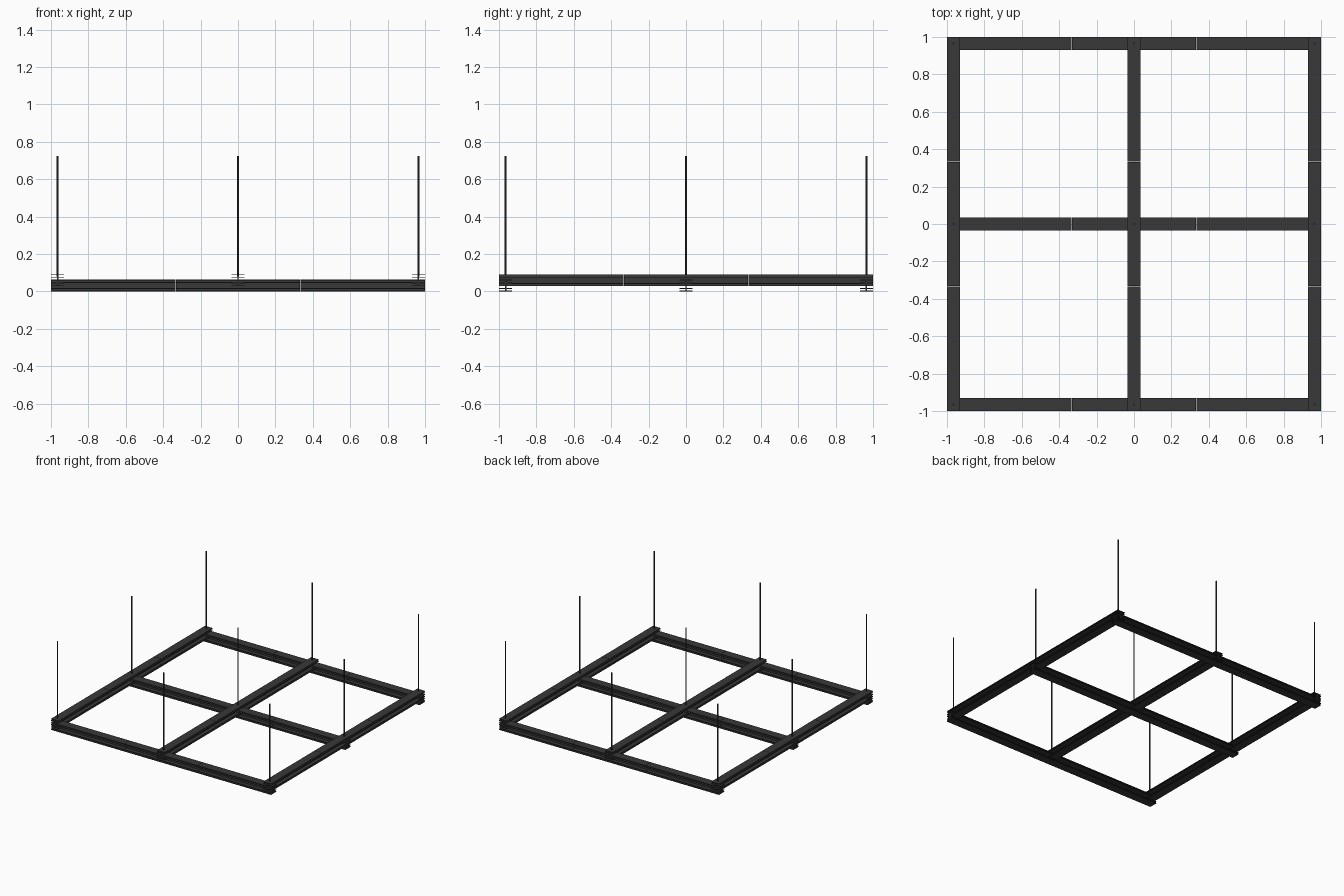
import bpy, bmesh
from mathutils import Matrix, Vector

cube = bpy.data.objects.get("Cube")
if cube:
    bpy.data.objects.remove(cube)

WIDTH, HEIGHT = 0.07, 0.063      # beam section
PLATE, WEB = 0.004, 0.008        # flange and web thickness
RAISE = 0.028                    # upper layer sits this much higher
GAP = 0.002                      # joint between beam lengths
LINES = (-0.965, 0.0, 0.965)     # grid lines


def material(name, rgb):
    mat = bpy.data.materials.new(name)
    mat.use_nodes = True
    mat.diffuse_color = (*rgb, 1)
    mat.node_tree.nodes["Principled BSDF"].inputs["Base Color"].default_value = (*rgb, 1)
    return mat


charcoal = material("charcoal metal", (0.04, 0.04, 0.04))


def add_object(name, bm, matrix):
    bmesh.ops.recalc_face_normals(bm, faces=bm.faces)
    mesh = bpy.data.meshes.new(name)
    bm.to_mesh(mesh)
    bm.free()
    mesh.materials.append(charcoal)
    obj = bpy.data.objects.new(name, mesh)
    obj.matrix_world = matrix
    bpy.context.collection.objects.link(obj)
    return obj


def beam_section():
    # Half outline of a web carrying two flange plates at top and bottom
    half = []
    for z in (0, 0.013, HEIGHT - 0.013 - PLATE, HEIGHT - PLATE):
        half += [(WEB / 2, z), (WIDTH / 2, z),
                 (WIDTH / 2, z + PLATE), (WEB / 2, z + PLATE)]
    half = half[1:-1]
    return half + [(-y, z) for y, z in reversed(half)]


def beam_length(name, start, end, matrix):
    bm = bmesh.new()
    face = bm.faces.new([bm.verts.new((start, y, z)) for y, z in beam_section()])
    ext = bmesh.ops.extrude_face_region(bm, geom=[face])
    verts = [v for v in ext["geom"] if isinstance(v, bmesh.types.BMVert)]
    bmesh.ops.translate(bm, verts=verts, vec=Vector((end - start, 0, 0)))
    return add_object(name, bm, matrix)


# Two crossing layers of beams, each beam made of three lengths
third = 2 / 3
for offset in LINES:
    across = Matrix.Translation((0, offset, 0))
    along = Matrix.Translation((offset, 0, RAISE)) @ Matrix.Rotation(1.5707963, 4, "Z")
    for i in range(3):
        start = -1 + i * third + (GAP / 2 if i > 0 else 0)
        end = -1 + (i + 1) * third - (GAP / 2 if i < 2 else 0)
        beam_length("cross_beam", start, end, across)
        beam_length("long_beam", start, end, along)

# Hanger rods rising from every crossing
ROD_BOTTOM, ROD_TOP = 0.08, 0.725
for x in LINES:
    for y in LINES:
        bm = bmesh.new()
        bmesh.ops.create_cone(bm, cap_ends=True, segments=12, radius1=0.005,
                              radius2=0.005, depth=ROD_TOP - ROD_BOTTOM)
        for f in bm.faces:
            f.smooth = len(f.verts) == 4
        add_object("hanger_rod", bm,
                   Matrix.Translation((x, y, (ROD_TOP + ROD_BOTTOM) / 2)))
